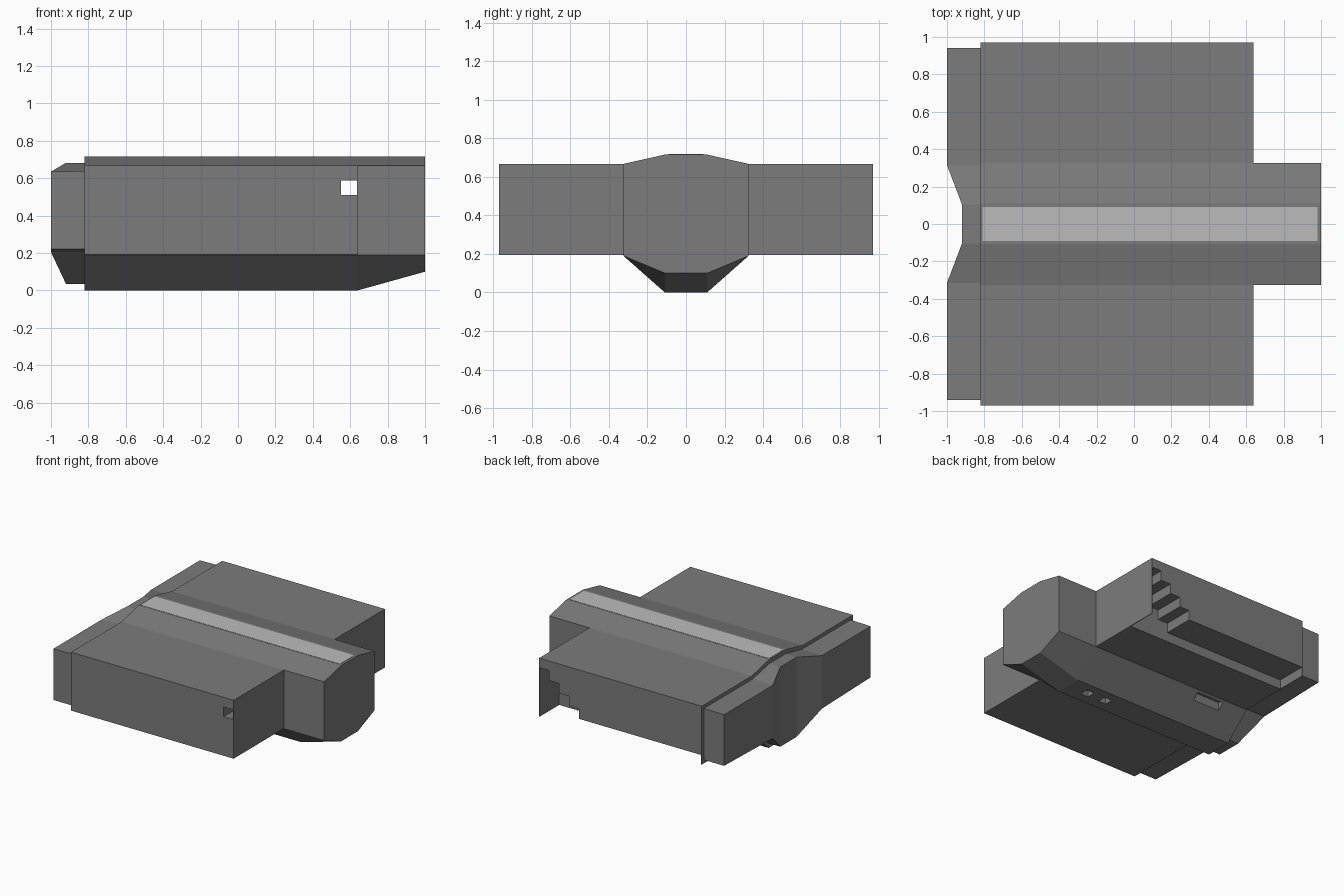
import bpy, bmesh

if "Cube" in bpy.data.objects:
    bpy.data.objects.remove(bpy.data.objects["Cube"])


def material(name, v):
    m = bpy.data.materials.new(name)
    m.diffuse_color = (v, v, v, 1)
    m.use_nodes = True
    m.node_tree.nodes["Principled BSDF"].inputs["Base Color"].default_value = m.diffuse_color
    return m


DARK = material("dark_grey", 0.2)
LIGHT = material("light_grey", 0.5)


def finish(name, bm, mat=DARK):
    bmesh.ops.recalc_face_normals(bm, faces=bm.faces)
    me = bpy.data.meshes.new(name)
    bm.to_mesh(me)
    bm.free()
    ob = bpy.data.objects.new(name, me)
    bpy.context.collection.objects.link(ob)
    me.materials.append(mat)
    return ob


def mirrored(half):
    """Half columns (x, y, z_low, z_high), inside to outside -> full width."""
    return [(x, -y, a, b) for x, y, a, b in reversed(half)] + half


def loft(name, stations):
    """Closed solid from rows of columns with a low and a high point each."""
    bm = bmesh.new()
    low = [[bm.verts.new((x, y, a)) for x, y, a, b in s] for s in stations]
    high = [[bm.verts.new((x, y, b)) for x, y, a, b in s] for s in stations]
    rows, cols = len(stations), len(stations[0])
    for i in range(rows - 1):
        for j in range(cols - 1):
            for g in (low, high):
                bm.faces.new((g[i][j], g[i + 1][j], g[i + 1][j + 1], g[i][j + 1]))
        for j in (0, cols - 1):
            bm.faces.new((low[i][j], low[i + 1][j], high[i + 1][j], high[i][j]))
    for i in (0, rows - 1):
        for j in range(cols - 1):
            bm.faces.new((low[i][j], low[i][j + 1], high[i][j + 1], high[i][j]))
    return finish(name, bm)


def prism(name, profile, y0, y1, mat=DARK):
    """Extrude an x-z outline from y0 to y1."""
    bm = bmesh.new()
    f = bm.faces.new([bm.verts.new((x, y0, z)) for x, z in profile])
    r = bmesh.ops.extrude_face_region(bm, geom=[f])
    moved = [v for v in r["geom"] if isinstance(v, bmesh.types.BMVert)]
    bmesh.ops.translate(bm, verts=moved, vec=(0, y1 - y0, 0))
    return finish(name, bm, mat)


def box(name, x0, x1, y0, y1, z0, z1, mat=DARK):
    return prism(name, [(x0, z0), (x1, z0), (x1, z1), (x0, z1)], y0, y1, mat)


def cut(target, cutter):
    cutter.hide_render = True
    mod = target.modifiers.new("cut", "BOOLEAN")
    mod.operation, mod.solver, mod.object = "DIFFERENCE", "EXACT", cutter
    bpy.context.view_layer.objects.active = target
    bpy.ops.object.modifier_apply(modifier=mod.name)
    bpy.data.objects.remove(cutter, do_unlink=True)


# Central hull: faceted section, keel rising towards the nose
hull = loft("central_hull", [
    mirrored([(x, 0.11, keel, 0.715), (x, 0.325, 0.19, 0.667)])
    for x, keel in ((-0.82, 0.0), (0.64, 0.0), (1.0, 0.10))])

# Side pods
pods = [box("side_pod_front", -0.82, 0.64, -0.97, -0.325, 0.193, 0.667),
        box("side_pod_back", -0.82, 0.64, 0.325, 0.97, 0.193, 0.667)]

# Rear section: slightly smaller outline, end notched around the centre line
half = [(0.105, 0.035, 0.682, -0.92), (0.315, 0.205, 0.635, -1.0),
        (0.94, 0.22, 0.635, -1.0)]
loft("rear_section", [
    mirrored([(end, y, a, b) for y, a, b, end in half]),
    mirrored([(-0.82, y, a, b + (0.0 if y < 0.2 else 0.003)) for y, a, b, end in half])])

# Pale strip along the top
box("top_strip", -0.81, 0.98, -0.092, 0.092, 0.70, 0.717, LIGHT)

# Stepped recess and channel along the lower back edge
steps = [(-0.815, 0.1), (-0.815, 0.27)]
z = 0.27
for i in range(4):
    x = 0.28 + 0.09 * i
    steps += [(x, z), (x, z + 0.08)]
    z += 0.08
steps += [(0.635, z), (0.635, 0.1)]
cut(pods[1], prism("step_cutter", steps, 0.72, 1.1))

# Square opening running right through from front to back
for part in pods + [hull]:
    cut(part, box("opening_cutter", 0.55, 0.635, -1.1, 1.1, 0.51, 0.588))

# Small pockets in the keel and its back slope
for x0, x1, y0, y1, z1 in ((0.42, 0.49, -0.03, 0.04, 0.05),
                           (0.25, 0.32, -0.03, 0.04, 0.05),
                           (-0.60, -0.36, 0.26, 0.31, 0.2)):
    cut(hull, box("pocket_cutter", x0, x1, y0, y1, -0.1, z1))
